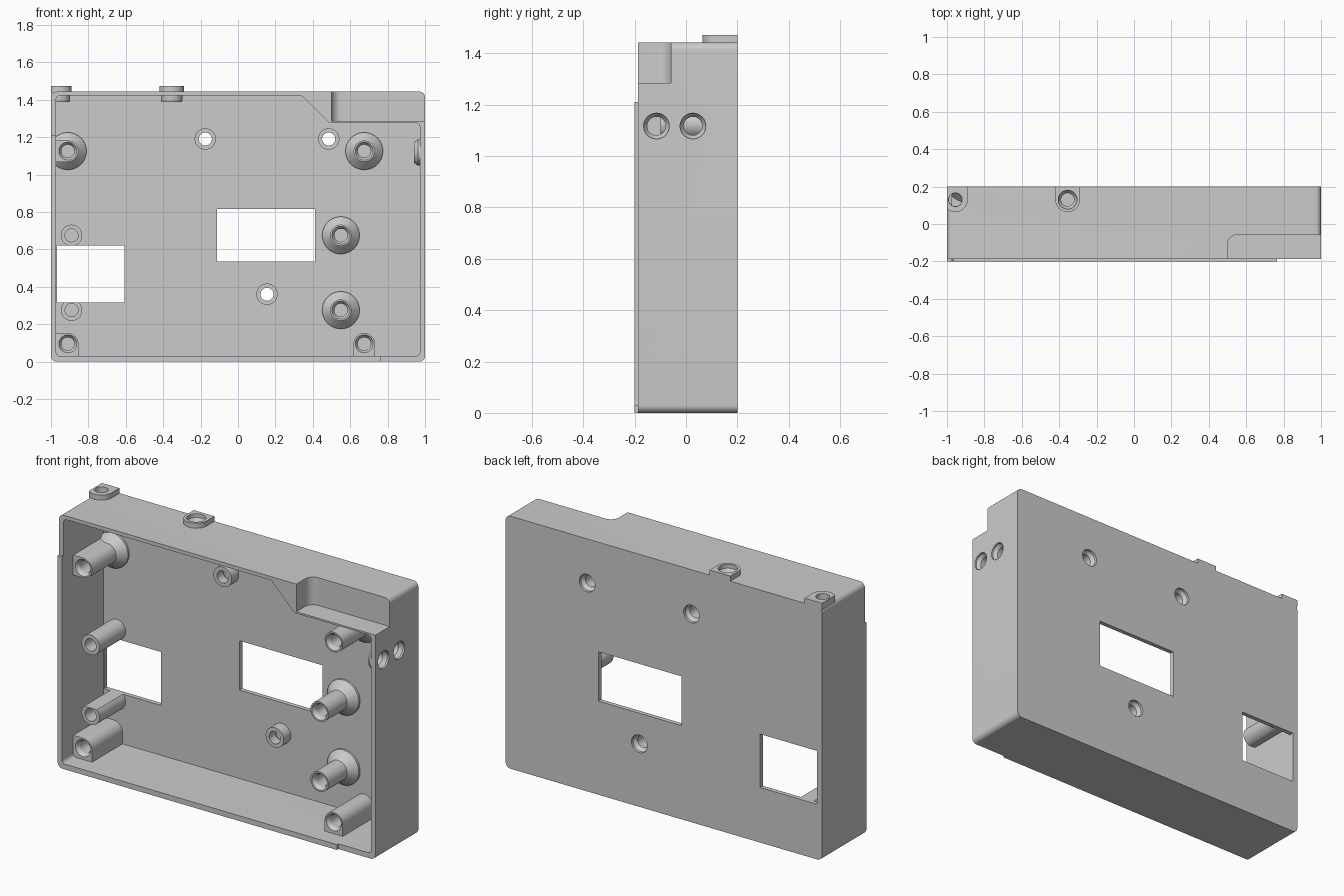
import bpy, bmesh, math
from mathutils import Vector
from mathutils.geometry import convex_hull_2d

if "Cube" in bpy.data.objects:
    bpy.data.objects.remove(bpy.data.objects["Cube"])

grey = bpy.data.materials.new("matte_grey")
grey.use_nodes = True
grey.diffuse_color = (0.6, 0.6, 0.6, 1)
grey.node_tree.nodes["Principled BSDF"].inputs["Base Color"].default_value = (0.6, 0.6, 0.6, 1)

PLACE = {"X": lambda u, v, t: (t, u, v),
         "Y": lambda u, v, t: (u, t, v),
         "Z": lambda u, v, t: (u, v, t)}
parts = []


def circle(u, v, r, n=40):
    return [(u + r * math.cos(math.tau * i / n), v + r * math.sin(math.tau * i / n)) for i in range(n)]


def hull(points):
    pts = [Vector(p) for p in points]
    return [tuple(pts[i]) for i in convex_hull_2d(pts)]


def rect(u0, v0, u1, v1):
    return [(u0, v0), (u1, v0), (u1, v1), (u0, v1)]


def rounded(u0, v0, u1, v1, r):
    return hull([p for c in rect(u0 + r, v0 + r, u1 - r, v1 - r) for p in circle(*c, r)])


def loft(name, axis, sections):
    """Closed solid through a list of (outline, position along axis)."""
    bm = bmesh.new()
    loops = [[bm.verts.new(PLACE[axis](u, v, t)) for u, v in pts] for pts, t in sections]
    n = len(loops[0])
    for a, b in zip(loops, loops[1:]):
        for i in range(n):
            bm.faces.new((a[i], a[(i + 1) % n], b[(i + 1) % n], b[i]))
    bm.faces.new(loops[0])
    bm.faces.new(loops[-1])
    bmesh.ops.recalc_face_normals(bm, faces=bm.faces)
    mesh = bpy.data.meshes.new(name)
    bm.to_mesh(mesh)
    bm.free()
    mesh.materials.append(grey)
    obj = bpy.data.objects.new(name, mesh)
    bpy.context.collection.objects.link(obj)
    return obj


def prism(name, axis, outline, t0, t1):
    return loft(name, axis, [(outline, t0), (outline, t1)])


def turned(name, axis, u, v, profile):
    return loft(name, axis, [(circle(u, v, r), t) for r, t in profile])


def combine(targets, tool, op="DIFFERENCE", keep=False):
    for obj in targets:
        mod = obj.modifiers.new("shape", "BOOLEAN")
        mod.operation, mod.solver, mod.object = op, "EXACT", tool
        bpy.context.view_layer.objects.active = obj
        bpy.ops.object.modifier_apply(modifier=mod.name)
    if not keep:
        bpy.data.objects.remove(tool)


FRONT, BACK, FLOOR = -0.187, 0.2, 0.175
IN, TOP = 0.972, 1.443

# Hollow case with a stepped front lip along the bottom and one side
case = prism("case", "Y", rounded(-1, 0, 1, TOP, 0.03), -0.2, BACK)
combine([case], prism("cavity", "Y", rounded(-IN, 0.03, IN, 1.275, 0.02), -0.3, FLOOR))
combine([case], prism("cavity_top", "Y", hull(
    circle(-IN + 0.02, 1.402, 0.02) + [(0.34, 1.422), (0.488, 1.275), (0.488, 1.1), (-IN, 1.1)]), -0.3, FLOOR))
combine([case], prism("lip_trim_top", "Y", rect(-1.1, 1.21, 1.1, 1.6), -0.3, FRONT))
combine([case], prism("lip_trim_side", "Y", rect(0.765, -0.1, 1.1, 1.3), -0.3, FRONT))

# Corner notch with a rounded inner edge
notch = hull(circle(0.55, -0.108, 0.05) + rect(0.5, -0.4, 1.2, -0.3) + [(1.2, -0.058)])
combine([case], prism("notch", "Z", notch, 1.285, 1.6))

# Mounting posts: x, z, front y, flared base, chamfered hole, directions squared off
POSTS = [
    (-0.91, 1.125, -0.1, True, True, (-1, 0)),
    (0.675, 1.125, -0.1, True, True, (0, 0)),
    (0.55, 0.675, -0.05, True, True, (0, 0)),
    (0.55, 0.275, -0.05, True, True, (0, 0)),
    (-0.89, 0.675, -0.06, False, False, (0, 0)),
    (-0.89, 0.275, -0.06, False, False, (0, 0)),
    (-0.91, 0.095, -0.1, False, True, (-1, -1)),
    (0.675, 0.095, -0.1, False, True, (0, -1)),
]
R, REACH = 0.057, 0.075
for i, (x, z, y, flared, chamfer, (sx, sz)) in enumerate(POSTS):
    outline = circle(x, z, R)
    if sx and sz:
        outline += [(x - REACH, z - REACH), (x - REACH, z + R), (x + R, z - REACH)]
    elif sx:
        outline += [(x - REACH, z - R), (x - REACH, z + R)]
    elif sz:
        outline += [(x - R, z - REACH), (x + R, z - REACH)]
    post = prism(f"post_{i + 1}", "Y", hull(outline), y, BACK - 0.01)
    if flared:
        combine([post], turned("flare", "Y", x, z, [(R - 0.004, 0.115), (0.1, FLOOR - 0.012), (0.1, BACK - 0.012)]), "UNION")
        combine([post], prism("bounds", "Y", rect(-0.985, 0.01, 0.985, 1.43), -0.3, 0.3), "INTERSECT")
    mouth = 0.048 if chamfer else 0.035
    combine([post], turned("bore", "Y", x, z, [(mouth, y - 0.01), (mouth, y), (0.035, y + 0.02), (0.035, y + 0.16)]))
    parts.append(post)

# Short bosses with countersunk holes through the back
for i, (x, z) in enumerate([(-0.175, 1.19), (0.485, 1.19), (0.155, 0.36)]):
    boss = prism(f"back_boss_{i + 1}", "Y", circle(x, z, R), 0.11, BACK - 0.01)
    bore = turned("bore", "Y", x, z, [(0.035, 0), (0.035, 0.165), (0.05, 0.185), (0.05, 0.3)])
    combine([case, boss], bore)
    parts.append(boss)

# Countersunk holes with inner collars in the side wall
for i, y in enumerate((-0.115, 0.027)):
    collar = turned(f"side_collar_{i + 1}", "X", y, 1.117, [(0.055, 0.942), (0.07, 0.962), (0.07, 0.985)])
    bore = turned("bore", "X", y, 1.117, [(0.036, 0.9), (0.036, 0.97), (0.05, 0.99), (0.05, 1.1)])
    combine([case, collar], bore)
    parts.append(collar)

# Lugs on the top wall, outside and inside, with stepped holes
for i, (x, u0, wide) in enumerate([(-0.955, -1, 0.036), (-0.355, -0.42, 0.05)]):
    y, r = 0.13, 0.066
    u0 = max(u0, x - r)
    shape = [(max(u, u0), v) for u, v in circle(x, y, r)] + [(u0, BACK), (x + r, BACK)]
    if i == 0:
        shape += [(u0, 0.1)]
    lug = prism(f"top_lug_{i + 1}", "Z", hull(shape), TOP - 0.01, 1.472)
    inner = turned(f"inner_lug_{i + 1}", "Z", x, y, [(0.055, 1.388), (0.058, 1.4), (0.058, 1.43)])
    combine([inner], prism("bounds", "Z", rect(-0.985, -0.3, 1, 0.19), 1, 2), "INTERSECT")
    bore = turned("bore", "Z", x, y, [(0.035, 1.3), (0.035, 1.43), (wide, 1.45), (wide, 1.6)])
    combine([case, lug, inner], bore)
    parts += [lug, inner]

# Rectangular windows through the back; the side one also trims the nearby posts
combine([case], prism("window", "Y", rect(-0.113, 0.535, 0.412, 0.817), 0, 0.4))
combine([case] + parts[4:6], prism("side_window", "Y", rect(-0.968, 0.315, -0.608, 0.62), -0.15, 0.4))

# Smooth round surfaces, keep hard edges
bpy.ops.object.select_all(action="DESELECT")
for obj in [case] + parts:
    obj.select_set(True)
bpy.context.view_layer.objects.active = case
bpy.ops.object.shade_smooth_by_angle(angle=math.radians(28))
